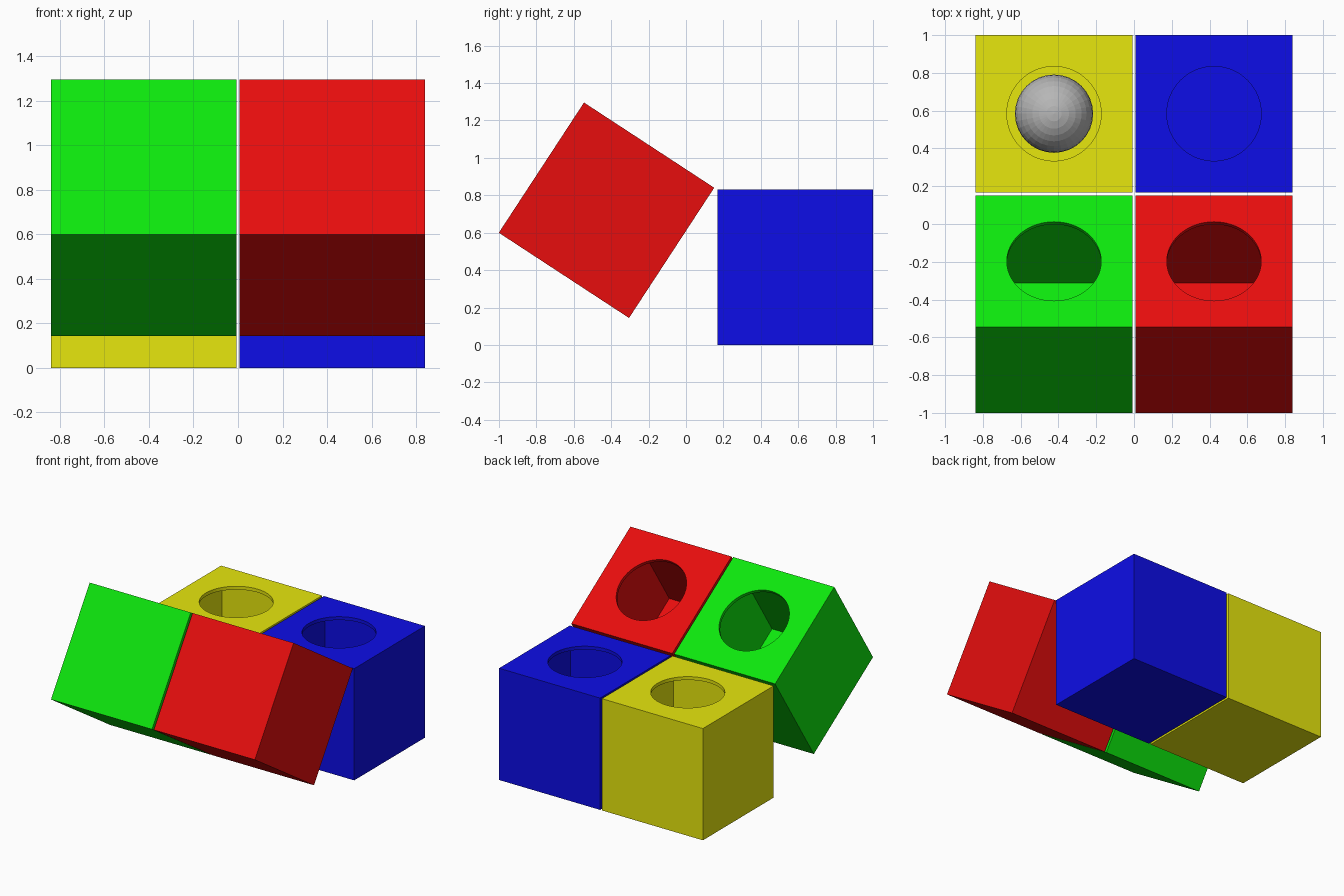
import bpy, bmesh, math

if "Cube" in bpy.data.objects:
    bpy.data.objects.remove(bpy.data.objects["Cube"])

SIDE = 0.832        # outer cube size
WALL = 0.025        # shell thickness
HOLE = 0.25         # opening radius
N = 64              # points per ring (multiple of 8 keeps square corners)
DX = 0.4235         # sideways offset of the cubes
TILT = math.radians(-33.2)


def material(name, rgb):
    m = bpy.data.materials.new(name)
    m.diffuse_color = (*rgb, 1)
    m.use_nodes = True
    m.node_tree.nodes["Principled BSDF"].inputs["Base Color"].default_value = m.diffuse_color
    return m


def finish(bm, name, mat, loc, tilt=0.0):
    mesh = bpy.data.meshes.new(name)
    bm.to_mesh(mesh)
    bm.free()
    mesh.materials.append(mat)
    ob = bpy.data.objects.new(name, mesh)
    ob.location = loc
    ob.rotation_euler.x = tilt
    bpy.context.collection.objects.link(ob)
    return ob


def ring(bm, half, z, square):
    verts = []
    for i in range(N):
        a = 2 * math.pi * i / N
        c, s = math.cos(a), math.sin(a)
        k = half / max(abs(c), abs(s)) if square else half
        verts.append(bm.verts.new((c * k, s * k, z)))
    return verts


def hollow_cube(name, mat, loc, tilt=0.0):
    """Hollow box with a round opening in its top wall."""
    h, i = SIDE / 2, SIDE / 2 - WALL
    bm = bmesh.new()
    rings = [ring(bm, *r) for r in (
        (h, -h, True), (h, h, True),          # outer walls
        (HOLE, h, False), (HOLE, i, False),   # rim of the opening
        (i, i, True), (i, -i, True))]         # inner walls
    for a, b in zip(rings, rings[1:]):
        for k in range(N):
            n = (k + 1) % N
            bm.faces.new((a[k], a[n], b[n], b[k]))
    bm.faces.new(rings[0][::-1])              # outside bottom
    bm.faces.new(rings[-1])                   # inside floor
    bmesh.ops.recalc_face_normals(bm, faces=bm.faces)
    return finish(bm, name, mat, loc, tilt)


red = material("red", (0.8, 0.004, 0.004))
green = material("green", (0.004, 0.8, 0.004))
blue = material("blue", (0.004, 0.004, 0.8))
yellow = material("yellow", (0.8, 0.8, 0.004))
grey = material("grey", (0.47, 0.47, 0.47))

# Level back pair
hollow_cube("yellow_box", yellow, (-DX, 0.584, SIDE / 2))
hollow_cube("blue_box", blue, (DX, 0.584, SIDE / 2))

# Tilted front pair
hollow_cube("green_box", green, (-DX, -0.425, 0.72), TILT)
hollow_cube("red_box", red, (DX, -0.425, 0.72), TILT)

# Ball resting on the floor of the yellow box
bm = bmesh.new()
bmesh.ops.create_uvsphere(bm, u_segments=32, v_segments=16, radius=0.207)
finish(bm, "ball", grey, (-DX, 0.584, WALL + 0.207))
